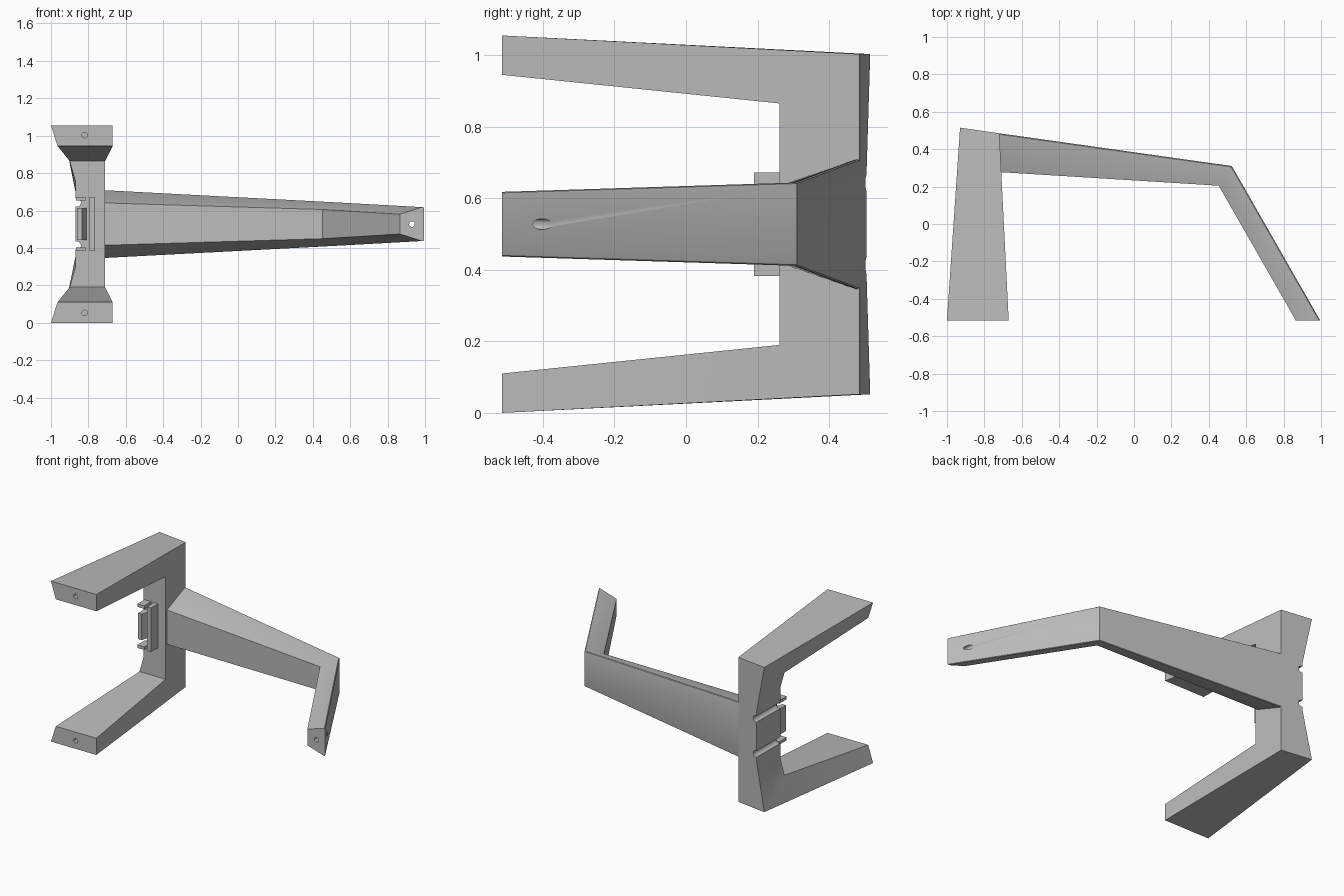
import bpy, bmesh, math
from mathutils import Matrix

if "Cube" in bpy.data.objects:
    bpy.data.objects.remove(bpy.data.objects["Cube"])

MID = 0.5275  # height of the mirror plane

grey = bpy.data.materials.new("plain grey")
grey.use_nodes = True
grey.diffuse_color = (0.5, 0.5, 0.5, 1)
grey.node_tree.nodes["Principled BSDF"].inputs["Base Color"].default_value = (0.5, 0.5, 0.5, 1)


def finish(bm, name):
    bmesh.ops.recalc_face_normals(bm, faces=bm.faces)
    mesh = bpy.data.meshes.new(name)
    bm.to_mesh(mesh)
    bm.free()
    obj = bpy.data.objects.new(name, mesh)
    mesh.materials.append(grey)
    bpy.context.collection.objects.link(obj)
    return obj


def loft(sections):
    """Skin a row of four-cornered sections and cap both ends."""
    bm = bmesh.new()
    rings = [[bm.verts.new(p) for p in s] for s in sections]
    for a, b in zip(rings, rings[1:]):
        for i in range(4):
            j = (i + 1) % 4
            bm.faces.new((a[i], a[j], b[j], b[i]))
    bm.faces.new(rings[0])
    bm.faces.new(rings[-1])
    return bm, rings


def cut_along_y(obj, x, z, radius, y0, y1):
    """Drill a round hole along y."""
    bm = bmesh.new()
    turn = Matrix.Translation((x, (y0 + y1) / 2, z)) @ Matrix.Rotation(math.pi / 2, 4, 'X')
    bmesh.ops.create_cone(bm, cap_ends=True, segments=20, radius1=radius,
                          radius2=radius, depth=y1 - y0, matrix=turn)
    cutter = finish(bm, "hole_cutter")
    cutter.hide_render = True
    mod = obj.modifiers.new("hole", 'BOOLEAN')
    mod.operation = 'DIFFERENCE'
    mod.solver = 'EXACT'
    mod.object = cutter
    bpy.context.view_layer.objects.active = obj
    bpy.ops.object.modifier_apply(modifier=mod.name)
    bpy.data.objects.remove(cutter)


# Forked frame: upper prong, corner and upright, mirrored downwards
upper = [
    [(-1, -.515, 1.055), (-.67, -.515, 1.055), (-.67, -.515, .945), (-.965, -.515, .945)],
    [(-.93, .515, 1.003), (-.72, .485, 1.003), (-.71, .262, .865), (-.9, .262, .865)],
    [(-.865, .505, .68), (-.72, .485, .72), (-.71, .262, .76), (-.87, .262, .76)],
]
lower = [[(x, y, 2 * MID - z) for x, y, z in s] for s in reversed(upper)]
frame = finish(loft(upper + lower)[0], "forked_frame")
for side in (-1, 1):
    cut_along_y(frame, -.82, MID + side * .475, .015, -.6, -.4)
    cut_along_y(frame, -.862, MID + side * .115, .022, .1, .6)

# Bent arm: wide outer face, narrow inner face, rounded outer edges
stations = [((-.72, .485), .185, (-.71, .277), .113),
            ((.523, .31), .12, (.453, .205), .078),
            ((.995, -.515), .094, (.865, -.515), .053)]
bm, rings = loft([[(*o, MID + ho), (*o, MID - ho), (*i, MID - hi), (*i, MID + hi)]
                  for o, ho, i, hi in stations])
long_edges = [bm.edges.get((a[k], b[k])) for a, b in zip(rings, rings[1:]) for k in (0, 1)]
bmesh.ops.bevel(bm, geom=long_edges, offset=.012, segments=3, profile=.5, affect='EDGES')
arm = finish(bm, "bent_arm")
cut_along_y(arm, .93, MID, .015, -.6, -.25)

# Clip on the front of the upright: lip, sloping web and two end teeth


def prism(name, outline, z0, z1):
    bm = bmesh.new()
    base = bm.faces.new([bm.verts.new((x, y, z0)) for x, y in outline])
    top = bmesh.ops.extrude_face_region(bm, geom=[base])["geom"]
    bmesh.ops.translate(bm, vec=(0, 0, z1 - z0),
                        verts=[v for v in top if isinstance(v, bmesh.types.BMVert)])
    return finish(bm, name)


prism("clip_lip", [(-.795, .19), (-.765, .19), (-.765, .265), (-.795, .265)], MID - .145, MID + .145)
prism("clip_web", [(-.86, .19), (-.835, .19), (-.81, .265), (-.86, .265)], MID - .085, MID + .085)
for label, side in (("upper", 1), ("lower", -1)):
    ends = sorted((MID + side * .125, MID + side * .145))
    prism(label + "_clip_tooth", [(-.865, .19), (-.815, .19), (-.815, .265), (-.865, .265)], *ends)

# Smooth shading with sharp corners kept
bpy.ops.object.select_all(action='DESELECT')
for obj in (frame, arm):
    obj.select_set(True)
bpy.context.view_layer.objects.active = arm
bpy.ops.object.shade_smooth_by_angle(angle=math.radians(32))
